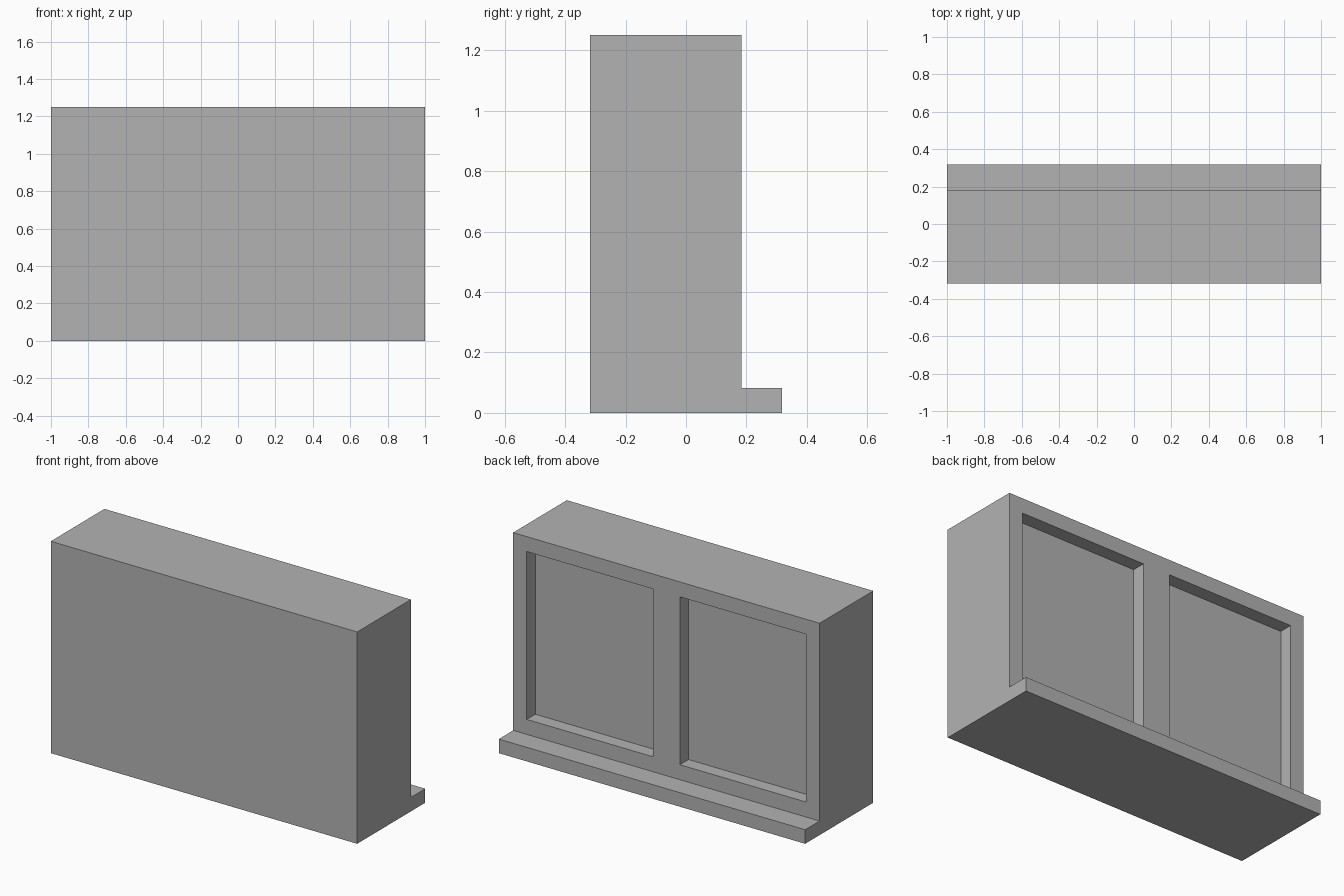
import bpy
import bmesh
from mathutils import Vector

cube = bpy.data.objects.get("Cube")
if cube:
    bpy.data.objects.remove(cube, do_unlink=True)

# Overall sizes
HALF_W, HEIGHT = 1.0, 1.25
FRONT, BACK, LEDGE_BACK = -0.317, 0.183, 0.317
LEDGE_H, MARGIN, RECESS = 0.083, 0.0885, 0.08

# Single plain grey
grey = bpy.data.materials.new("plain_grey")
grey.use_nodes = True
colour = (0.45, 0.45, 0.45, 1.0)
grey.diffuse_color = colour
grey.node_tree.nodes["Principled BSDF"].inputs["Base Color"].default_value = colour

# Case and ledge: L-shaped side profile swept across the width
bm = bmesh.new()
profile = [(FRONT, 0), (LEDGE_BACK, 0), (LEDGE_BACK, LEDGE_H),
           (BACK, LEDGE_H), (BACK, HEIGHT), (FRONT, HEIGHT)]
side = bm.faces.new([bm.verts.new((-HALF_W, y, z)) for y, z in profile])
swept = bmesh.ops.extrude_face_region(bm, geom=[side], use_keep_orig=True)
bmesh.ops.translate(bm, vec=(2 * HALF_W, 0, 0),
                    verts=[g for g in swept["geom"] if isinstance(g, bmesh.types.BMVert)])
bmesh.ops.recalc_face_normals(bm, faces=bm.faces)


def back_faces():
    return [f for f in bm.faces
            if f.normal.y > 0.9 and abs(f.calc_center_median().y - BACK) < 0.001]


def cut_back(point, normal):
    """Split only the back panel along a plane."""
    faces = back_faces()
    edges = {e for f in faces for e in f.edges}
    verts = {v for f in faces for v in f.verts}
    bmesh.ops.bisect_plane(bm, geom=faces + list(edges) + list(verts),
                           plane_co=point, plane_no=normal)


# Two recessed openings in the back
low, high = LEDGE_H + MARGIN, HEIGHT - MARGIN
for sign in (-1, 1):
    for x in (MARGIN, HALF_W - MARGIN):
        cut_back(Vector((sign * x, 0, 0)), Vector((1, 0, 0)))
for z in (low, high):
    cut_back(Vector((0, 0, z)), Vector((0, 0, 1)))

panes = []
for f in back_faces():
    c = f.calc_center_median()
    if MARGIN < abs(c.x) < HALF_W - MARGIN and low < c.z < high:
        panes.append(f)
sunk = bmesh.ops.extrude_discrete_faces(bm, faces=panes)["faces"]
bmesh.ops.translate(bm, vec=(0, -RECESS, 0), verts=list({v for f in sunk for v in f.verts}))
bmesh.ops.recalc_face_normals(bm, faces=bm.faces)

mesh = bpy.data.meshes.new("case_with_ledge")
bm.to_mesh(mesh)
bm.free()
mesh.materials.append(grey)
case = bpy.data.objects.new("case_with_ledge", mesh)
bpy.context.collection.objects.link(case)
